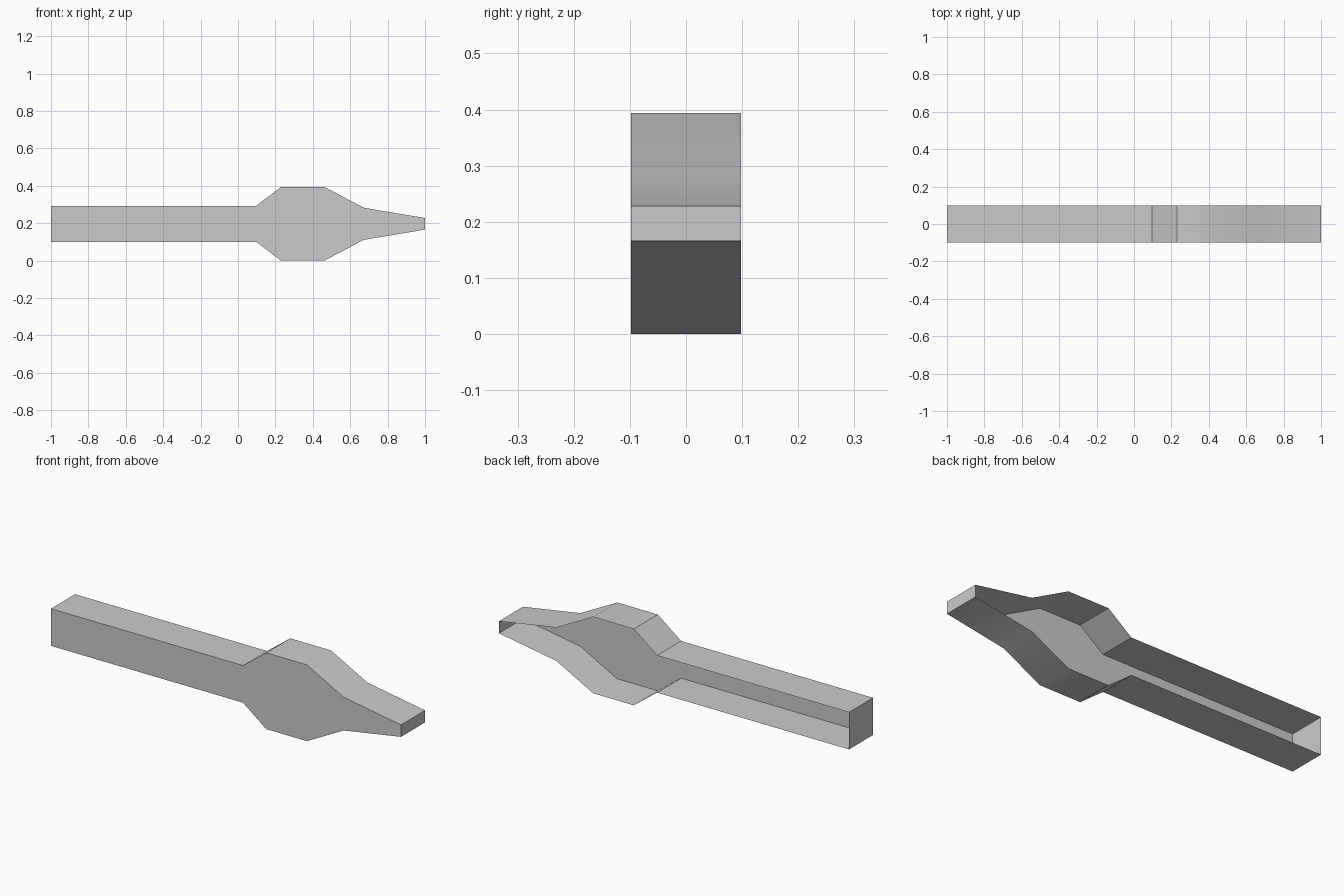
import bpy
import bmesh
import math

cube = bpy.data.objects.get("Cube")
if cube:
    bpy.data.objects.remove(cube, do_unlink=True)

# Plain grey
grey = bpy.data.materials.new("plain grey")
grey.use_nodes = True
colour = (0.6, 0.6, 0.6, 1)
grey.diffuse_color = colour
grey.node_tree.nodes["Principled BSDF"].inputs["Base Color"].default_value = colour

# Half outline: position along the length, half height
HALF = [(-1, 0.096), (0.097, 0.096), (0.23, 0.197),
        (0.462, 0.197), (0.672, 0.086), (1, 0.031)]
MID, DEPTH = 0.197, 0.098
outline = [(x, MID - h) for x, h in HALF] + [(x, MID + h) for x, h in reversed(HALF)]

# Front plate with thin walls running back from its rim, open at the back
bm = bmesh.new()
front = bm.faces.new([bm.verts.new((x, -DEPTH, z)) for x, z in outline])
rim = bmesh.ops.extrude_edge_only(bm, edges=list(front.edges))
new_verts = [g for g in rim["geom"] if isinstance(g, bmesh.types.BMVert)]
bmesh.ops.translate(bm, verts=new_verts, vec=(0, 2 * DEPTH, 0))
bmesh.ops.recalc_face_normals(bm, faces=bm.faces)
bm.normal_update()
if front.normal.y > 0:
    bmesh.ops.reverse_faces(bm, faces=bm.faces)

mesh = bpy.data.meshes.new("open_back_shell")
bm.to_mesh(mesh)
bm.free()
mesh.materials.append(grey)
shell = bpy.data.objects.new("open_back_shell", mesh)
bpy.context.collection.objects.link(shell)

# Soften the shallow bends, keep the corners sharp
bpy.ops.object.select_all(action='DESELECT')
shell.select_set(True)
bpy.context.view_layer.objects.active = shell
bpy.ops.object.shade_smooth_by_angle(angle=math.radians(30))
